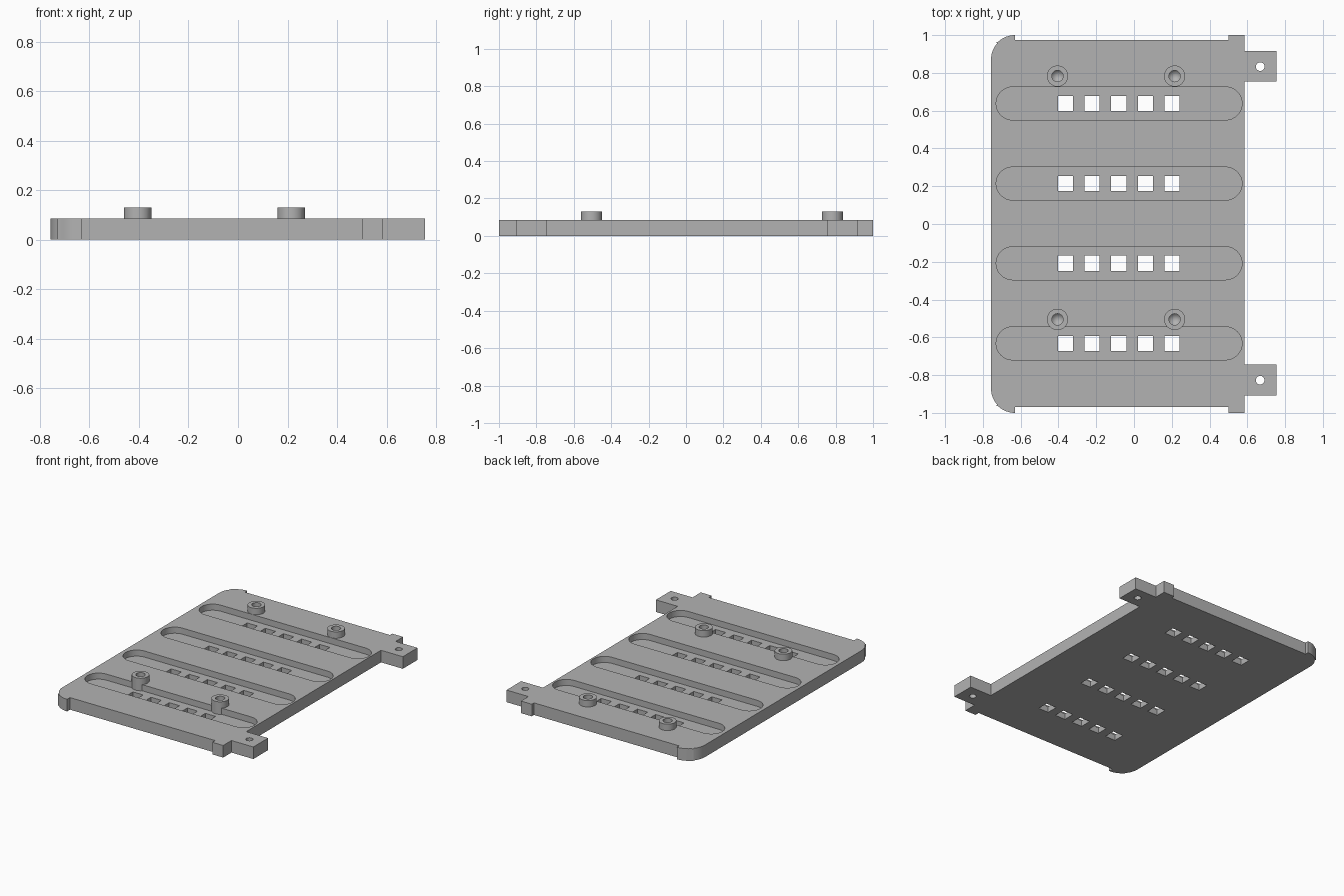
import bpy, bmesh
from math import pi, sin, cos

if "Cube" in bpy.data.objects:
    bpy.data.objects.remove(bpy.data.objects["Cube"], do_unlink=True)

THICK, FLOOR, BOSS_TOP = 0.085, 0.042, 0.13
SLOT_Y = (0.638, 0.214, -0.208, -0.632)
BOSSES = [(x, y) for x in (-0.405, 0.215) for y in (0.783, -0.505)]

grey = bpy.data.materials.new("plain grey")
grey.use_nodes = True
colour = (0.45, 0.45, 0.45, 1)
grey.diffuse_color = colour
grey.node_tree.nodes["Principled BSDF"].inputs["Base Color"].default_value = colour


def arc(cx, cy, r, start, end, n=12):
    angles = [start + (end - start) * i / n for i in range(n + 1)]
    return [(cx + r * cos(a), cy + r * sin(a)) for a in angles]


def rect(x0, x1, y0, y1):
    return [(x0, y0), (x1, y0), (x1, y1), (x0, y1)]


def circle(x, y, r, n=32):
    return arc(x, y, r, 0, 2 * pi, n)[:-1]


def prism(bm, outline, z0, z1):
    face = bm.faces.new([bm.verts.new((x, y, z0)) for x, y in outline])
    top = bmesh.ops.extrude_face_region(bm, geom=[face])["geom"]
    moved = [v for v in top if isinstance(v, bmesh.types.BMVert)]
    bmesh.ops.translate(bm, vec=(0, 0, z1 - z0), verts=moved)
    return moved


def make_object(name, bm, helper=False):
    bmesh.ops.recalc_face_normals(bm, faces=bm.faces)
    mesh = bpy.data.meshes.new(name)
    bm.to_mesh(mesh)
    bm.free()
    mesh.materials.append(grey)
    obj = bpy.data.objects.new(name, mesh)
    bpy.context.collection.objects.link(obj)
    obj.hide_render = helper
    return obj


def combine(target, other, operation):
    bpy.ops.object.select_all(action="DESELECT")
    bpy.context.view_layer.objects.active = target
    target.select_set(True)
    mod = target.modifiers.new(operation.lower(), "BOOLEAN")
    mod.object, mod.operation, mod.solver = other, operation, "EXACT"
    bpy.ops.object.modifier_apply(modifier=mod.name)
    bpy.data.objects.remove(other, do_unlink=True)


# Plate outline: notched round corners on the left, tabs and ears on the right
def half_outline(side, edge, ear0, ear1):
    corner = arc(-0.627, 0.87, 0.13, pi, pi * 0.77, 6)
    corner += [(-0.73, 0.96)] + arc(-0.63, 0.87, 0.13, pi * 0.73, pi / 2, 6)
    rest = [(-0.63, edge), (0.5, edge), (0.5, 1), (0.585, 1),
            (0.585, ear1), (0.755, ear1), (0.755, ear0), (0.585, ear0)]
    return [(x, side * y) for x, y in corner + rest]


bm = bmesh.new()
back = half_outline(1, 0.975, 0.754, 0.917)
front = half_outline(-1, 0.968, 0.744, 0.908)
prism(bm, back + front[::-1], 0, THICK)
plate = make_object("plate", bm)

# Long rounded slots sunk into the top
bm = bmesh.new()
for y in SLOT_Y:
    r = 0.0875
    prism(bm, arc(0.572 - r, y, r, -pi / 2, pi / 2, 16)
          + arc(-0.73 + r, y, r, pi / 2, pi * 1.5, 16), FLOOR, 0.2)
combine(plate, make_object("slot_cutter", bm, True), "DIFFERENCE")

# Screw bosses
bm = bmesh.new()
for x, y in BOSSES:
    prism(bm, circle(x, y, 0.056), 0.03, BOSS_TOP)
combine(plate, make_object("bosses", bm, True), "UNION")

# Square windows through the slot floors and round holes through the ears
bm = bmesh.new()
for y in SLOT_Y:
    for i in range(5):
        x = -0.363 + 0.141 * i
        prism(bm, rect(x - 0.04, x + 0.04, y - 0.04, y + 0.04), -0.1, 0.2)
for y in (0.833, -0.827):
    prism(bm, circle(0.668, y, 0.023, 24), -0.1, 0.2)

# Blind boss holes with a conical end
for x, y in BOSSES:
    prism(bm, circle(x, y, 0.03), 0.06, 0.2)
    bm.verts.ensure_lookup_table()
    low = [f for f in bm.faces if len(f.verts) == 32
           and all(abs(v.co.z - 0.06) < 1e-5 for v in f.verts)]
    for f in low:
        tip = bmesh.ops.poke(bm, faces=[f])["verts"][0]
        tip.co.z = 0.025
combine(plate, make_object("hole_cutter", bm, True), "DIFFERENCE")

plate.select_set(True)
bpy.context.view_layer.objects.active = plate
bpy.ops.object.shade_smooth_by_angle(angle=pi / 6)
